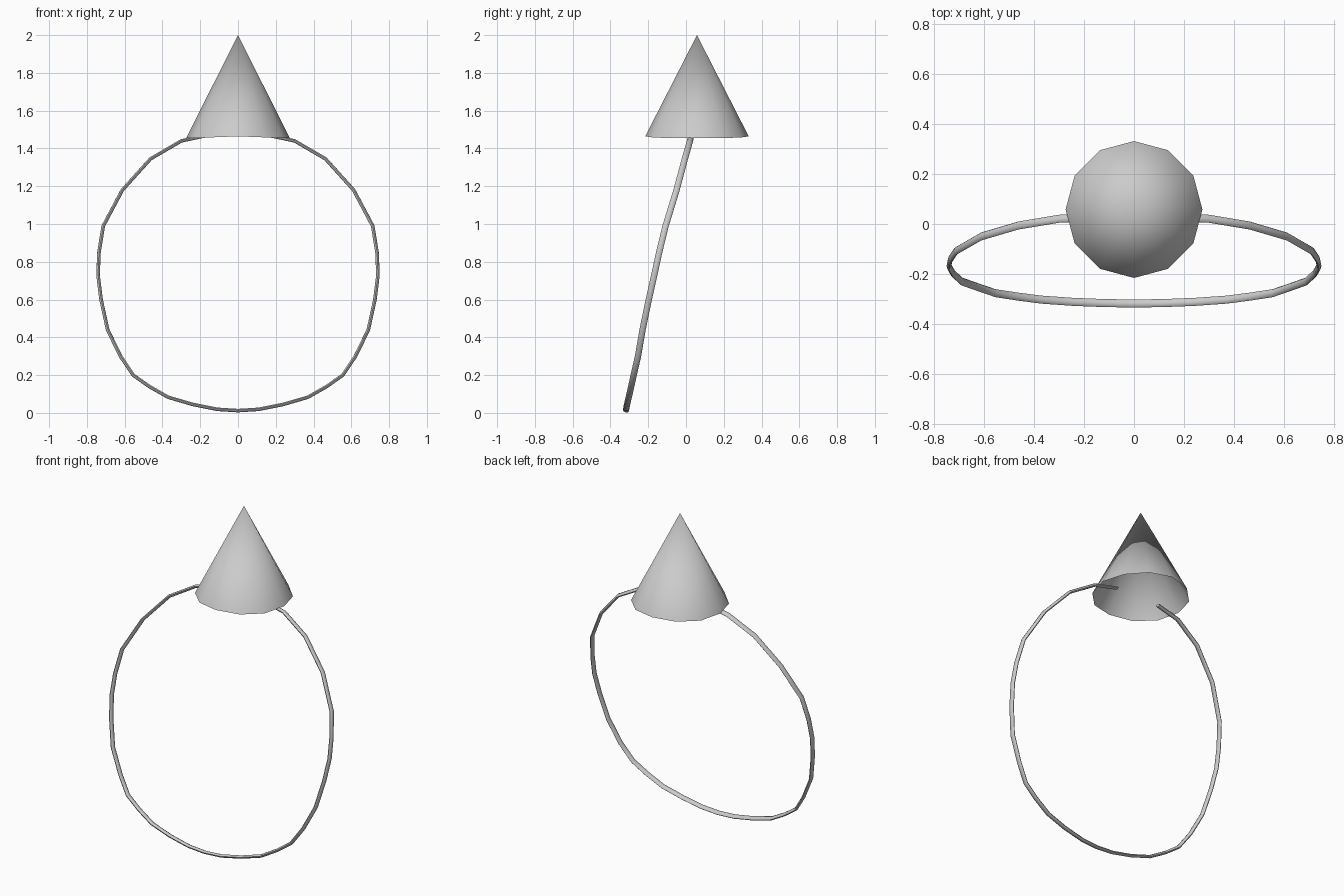
import bpy, bmesh, math
from mathutils import Vector

if "Cube" in bpy.data.objects:
    bpy.data.objects.remove(bpy.data.objects["Cube"])


def finish(bm, name, angle):
    bmesh.ops.recalc_face_normals(bm, faces=bm.faces[:])
    mesh = bpy.data.meshes.new(name)
    bm.to_mesh(mesh)
    bm.free()
    obj = bpy.data.objects.new(name, mesh)
    bpy.context.collection.objects.link(obj)
    bpy.ops.object.select_all(action='DESELECT')
    obj.select_set(True)
    bpy.context.view_layer.objects.active = obj
    bpy.ops.object.shade_smooth_by_angle(angle=math.radians(angle))
    return obj


# Hat: open twelve-sided paper cone with a slightly uneven rim
SIDES, RADIUS, CENTRE_Y = 12, 0.274, 0.058
bm = bmesh.new()
apex = bm.verts.new((0, CENTRE_Y, 2.0))
rim = []
for i in range(SIDES):
    a = 2 * math.pi * i / SIDES
    z = 1.452 + 0.012 * abs(math.sin(a)) ** 4 + 0.004 * abs(math.cos(a)) ** 8
    rim.append(bm.verts.new((RADIUS * math.cos(a), CENTRE_Y + RADIUS * math.sin(a), z)))
for i in range(SIDES):
    bm.faces.new((rim[i], rim[(i + 1) % SIDES], apex))
finish(bm, "hat_cone", 60)

# Chin strap: half path from bottom centre up into the hat, then mirrored
half = [(0.11, -0.317, 0.019), (0.24, -0.312, 0.045), (0.37, -0.303, 0.083),
        (0.47, -0.29, 0.14), (0.555, -0.277, 0.2), (0.622, -0.254, 0.3),
        (0.69, -0.23, 0.44), (0.725, -0.197, 0.6), (0.741, -0.168, 0.73),
        (0.736, -0.142, 0.85), (0.713, -0.108, 0.99), (0.612, -0.05, 1.18),
        (0.463, -0.006, 1.345), (0.3, 0.021, 1.44), (0.15, 0.028, 1.472)]
path = [Vector((-x, y, z)) for x, y, z in reversed(half)]
path += [Vector((0, -0.318, 0.012))] + [Vector(p) for p in half]

# Slightly flattened cross-section swept along the path
RING, THIN, WIDE = 8, 0.0095, 0.0165
plane_normal = Vector((0, -0.97, 0.24)).normalized()
bm = bmesh.new()
rings = []
for i, p in enumerate(path):
    tangent = (path[min(i + 1, len(path) - 1)] - path[max(i - 1, 0)]).normalized()
    inward = tangent.cross(plane_normal).normalized()
    side = inward.cross(tangent).normalized()
    rings.append([bm.verts.new(p + inward * THIN * math.cos(t) + side * WIDE * math.sin(t))
                  for t in (2 * math.pi * k / RING for k in range(RING))])
for a, b in zip(rings, rings[1:]):
    for k in range(RING):
        n = (k + 1) % RING
        bm.faces.new((a[k], a[n], b[n], b[k]))
bm.faces.new(rings[0])
bm.faces.new(rings[-1])
finish(bm, "chin_strap", 60)
